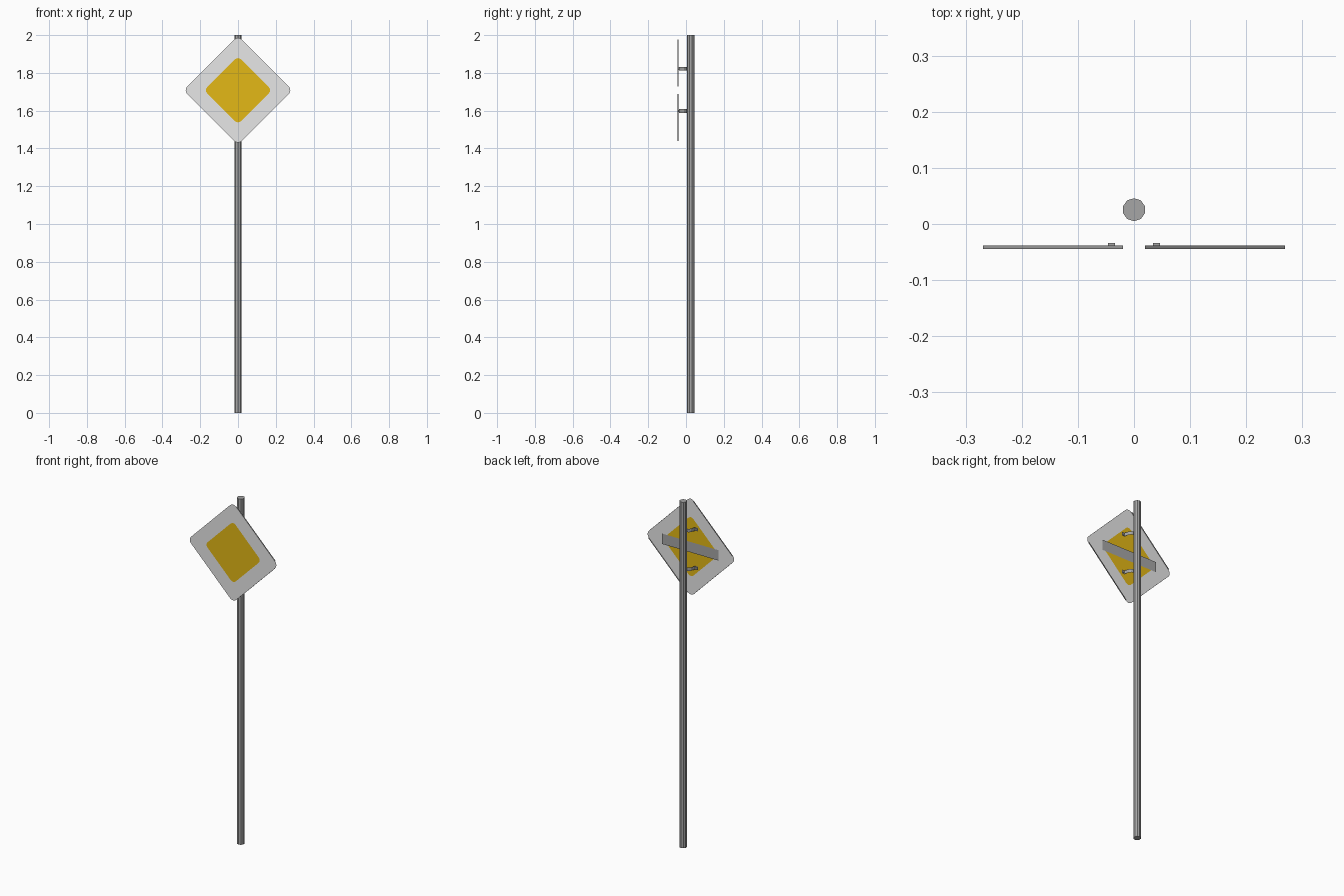
import bpy, bmesh, math
from mathutils import Vector

cube = bpy.data.objects.get("Cube")
if cube:
    bpy.data.objects.remove(cube, do_unlink=True)

SIGN_Z = 1.708     # centre height of the sign
FACE_Y = -0.0445   # front sheet
BACK_Y = -0.0385   # rear rim of the folded edges
ARC = 4            # segments per rounded corner


def material(name, rgb):
    m = bpy.data.materials.new(name)
    m.use_nodes = True
    m.diffuse_color = (*rgb, 1)
    m.node_tree.nodes["Principled BSDF"].inputs["Base Color"].default_value = (*rgb, 1)
    return m


white = material("sign white", (0.8, 0.8, 0.8))
yellow = material("sign yellow", (0.77, 0.48, 0.008))
steel = material("grey steel", (0.38, 0.38, 0.38))


def finish(bm, name, *mats):
    mesh = bpy.data.meshes.new(name)
    bm.to_mesh(mesh)
    bm.free()
    for m in mats:
        mesh.materials.append(m)
    ob = bpy.data.objects.new(name, mesh)
    bpy.context.collection.objects.link(ob)
    return ob


def diamond(extent, radius):
    """Rounded diamond outline, four arcs of ARC + 1 points each."""
    pts = []
    for k in range(4):
        axis = k * math.pi / 2
        c = extent - radius
        for i in range(ARC + 1):
            a = axis + (i / ARC - 0.5) * math.pi / 2
            pts.append((c * math.cos(axis) + radius * math.cos(a),
                        SIGN_Z + c * math.sin(axis) + radius * math.sin(a)))
    return pts


def strip(name, path, z, height):
    """Upright sheet-metal band following a path in plan."""
    bm = bmesh.new()
    rows = [[bm.verts.new((x, y, z + s * height / 2)) for s in (-1, 1)] for x, y in path]
    for a, b in zip(rows, rows[1:]):
        bm.faces.new((a[0], b[0], b[1], a[1]))
    return finish(bm, name, steel)


# Pole
bm = bmesh.new()
bmesh.ops.create_cone(bm, cap_ends=True, segments=10, radius1=0.0205, radius2=0.0205, depth=2)
bmesh.ops.translate(bm, verts=bm.verts, vec=(0, 0.0255, 1))
finish(bm, "pole", steel)

# Sign sheet: white border around a yellow centre, edges folded back on the straight sides
bm = bmesh.new()
outline = diamond(0.277, 0.028)
outer = [bm.verts.new((x, FACE_Y, z)) for x, z in outline]
rim = [bm.verts.new((x, BACK_Y, z)) for x, z in outline]
inner = [bm.verts.new((x, FACE_Y, z)) for x, z in diamond(0.17, 0.022)]
count = len(outer)
for i in range(count):
    j = (i + 1) % count
    bm.faces.new((outer[i], outer[j], inner[j], inner[i]))
    if i % (ARC + 1) == ARC:
        bm.faces.new((outer[i], rim[i], rim[j], outer[j])).material_index = 2
bm.faces.new(inner).material_index = 1
finish(bm, "sign_sheet", white, yellow, steel)

# Flat stiffener across the back
strip("back_rail", [(0.18, BACK_Y), (-0.18, BACK_Y)], SIGN_Z, 0.06)

# Clamps: bands with flat feet that arch back to the pole, plus bolts
half = [(0.05, -0.038), (0.034, -0.038), (0.029, -0.025), (0.025, -0.01), (0.016, 0.0)]
band = half + [(0, 0.004)] + [(-x, y) for x, y in reversed(half)]
for label, z in (("upper", SIGN_Z + 0.114), ("lower", SIGN_Z - 0.11)):
    strip(label + "_clamp", band, z, 0.02)
    for side, sx in (("left", 1), ("right", -1)):
        bm = bmesh.new()
        bmesh.ops.create_cube(bm, size=1)
        bmesh.ops.scale(bm, verts=bm.verts, vec=Vector((0.012, 0.005, 0.012)))
        bmesh.ops.translate(bm, verts=bm.verts, vec=(sx * 0.04, -0.0365, z))
        finish(bm, f"{label}_{side}_bolt", steel)
